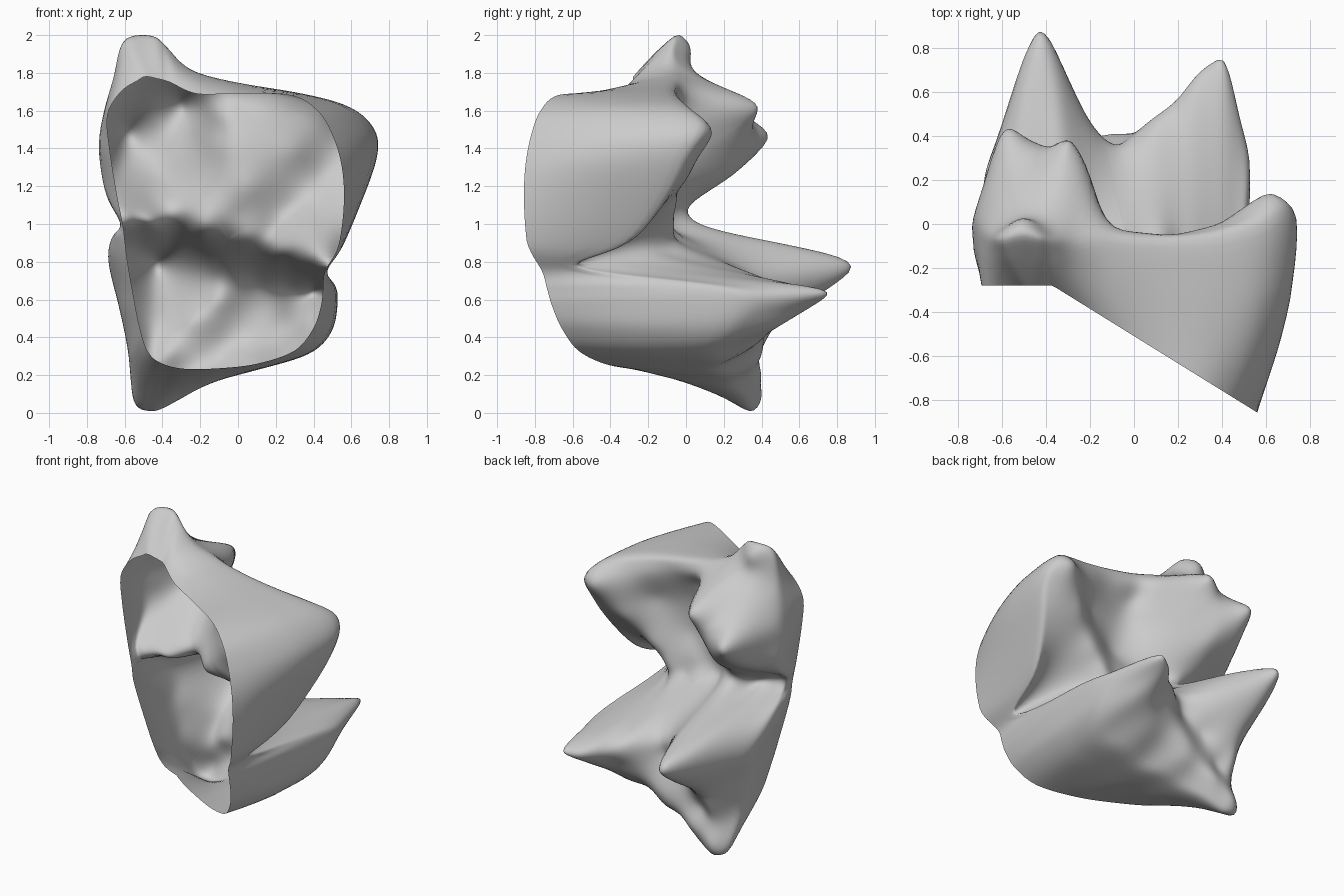
import bpy, bmesh, math
from mathutils import Vector

if "Cube" in bpy.data.objects:
    bpy.data.objects.remove(bpy.data.objects["Cube"])

# Side wall of each lobe: widest x, z, y, then open-rim x, z (clockwise from front)
upper_wall = [
    (-.62, 1.0, -.2, -.61, 1.0), (-.70, 1.15, -.05, -.64, 1.15), (-.74, 1.4, 0, -.68, 1.4),
    (-.71, 1.6, 0, -.69, 1.58), (-.66, 1.78, -.05, -.62, 1.7), (-.63, 1.95, -.06, -.53, 1.76),
    (-.57, 2.01, -.05, -.49, 1.78), (-.45, 2.01, -.05, -.43, 1.77), (-.38, 1.95, -.07, -.36, 1.75),
    (-.25, 1.82, -.08, -.22, 1.69), (0, 1.75, -.06, 0, 1.69), (.35, 1.69, -.05, .28, 1.68),
    (.6, 1.62, .02, .42, 1.6), (.73, 1.5, .08, .5, 1.47), (.74, 1.35, 0, .55, 1.3),
    (.65, 1.1, -.12, .56, 1.1), (.55, .87, -.32, .53, .88)]
lower_wall = [
    (.47, .75, -.5, .46, .75), (.52, .67, .2, .45, .66), (.53, .58, .3, .44, .57),
    (.5, .43, .22, .40, .45), (.38, .31, .12, .3, .33), (.1, .225, .12, .1, .26),
    (-.15, .15, .2, -.12, .235), (-.38, .02, .33, -.3, .235), (-.47, -.01, .35, -.42, .27),
    (-.56, .04, .33, -.48, .33), (-.58, .3, .2, -.52, .45), (-.63, .55, .2, -.55, .6),
    (-.69, .8, .2, -.585, .8), (-.67, .93, 0, -.6, .92)]
wall = upper_wall + lower_wall

# Chewing surface: x, z and height y of cusps, crests and valleys
upper_relief = [
    (.62, 1.5, .15), (.45, 1.27, .02), (.3, 1.08, -.06), (.2, .97, -.07),
    (.3, 1.6, -.02), (0, 1.66, -.03),
    (0, 1.45, -.13), (.3, 1.4, -.08), (.05, 1.2, -.15), (0, 1.05, -.1), (-.12, 1.6, -.04),
    (-.6, 1.48, .44), (-.5, 1.47, .4), (-.3, 1.64, .38), (-.42, 1.56, .34), (-.2, 1.62, .24),
    (-.25, 1.45, .22), (-.12, 1.42, -.06), (-.4, 1.25, .23), (-.65, 1.3, .22), (-.45, 1.1, 0),
    (-.5, 1.95, .03), (-.48, 1.82, .03), (-.45, 1.74, .12)]
groove = [(-.45, .99, -.06), (-.2, .97, -.05), (.05, .93, -.06), (.22, .84, -.08), (.36, .79, -.25)]
lower_relief = [
    (-.43, .8, .89), (-.27, .75, .6), (-.12, .72, .37), (.1, .7, .44), (.28, .68, .58), (.42, .66, .71),
    (-.45, .6, .66), (-.47, .35, .41), (-.48, .1, .4), (-.48, .04, .39), (.42, .58, .62),
    (.2, .52, .5), (-.05, .36, .41), (-.28, .18, .39),
    (-.25, .5, .38), (-.1, .6, .35), (-.38, .32, .36),
    (-.55, .7, .6), (-.52, .88, .5), (-.35, .9, .48),
    (.4, .45, .44), (.2, .33, .34), (-.1, .23, .35)]


def basis(x, z, p):
    return math.sqrt((x - p[0]) ** 2 + (z - p[1]) ** 2 + .04 ** 2)


def solve(a, b):
    """Gaussian elimination with pivoting."""
    n = len(b)
    m = [row + [v] for row, v in zip(a, b)]
    for c in range(n):
        best = max(range(c, n), key=lambda r: abs(m[r][c]))
        m[c], m[best] = m[best], m[c]
        for r in range(c + 1, n):
            f = m[r][c] / m[c][c]
            m[r] = [v - f * w for v, w in zip(m[r], m[c])]
    x = [0] * n
    for r in reversed(range(n)):
        x[r] = (m[r][n] - sum(m[r][k] * x[k] for k in range(r + 1, n))) / m[r][r]
    return x


controls = [w[:3] for w in wall] + upper_relief + groove + lower_relief
weights = solve([[basis(p[0], p[1], q) for q in controls] for p in controls],
                [p[2] for p in controls])


def height(x, z):
    return sum(w * basis(x, z, p) for w, p in zip(weights, controls))


def spline(points, steps):
    """Closed smooth curve through points of any dimension."""
    out, n = [], len(points)
    for i in range(n):
        a, b, c, d = (points[(i + k) % n] for k in (-1, 0, 1, 2))
        for s in range(steps):
            t = s / steps
            out.append([.5 * (2 * q + (r - p) * t + (2 * p - 5 * q + 4 * r - u) * t * t
                              + (3 * q - p - 3 * r + u) * t ** 3)
                        for p, q, r, u in zip(a, b, c, d)])
    return out


WALL_RINGS, TOP_RINGS = 12, 48
CENTRE = (-.05, .92)
rings = [[] for _ in range(WALL_RINGS + TOP_RINGS)]
for gx, gz, _, rx, rz in spline(wall, 6):
    rim = Vector((rx, min(-.28, -.51 - .62 * rx) + .22 * max(0, .9 - rz), rz))
    girth = Vector((gx, max(height(gx, gz), rim.y + .1), gz))
    bulge = min(1, 1 - (1.6 if gz > 1 else 2.4) * (abs(gz - 1) - .75))
    mid = rim.lerp(girth, bulge)
    mid.y = (rim.y + girth.y) / 2
    # Wall from open rim to the widest line
    for k in range(WALL_RINGS):
        t = k / WALL_RINGS
        rings[k].append(rim.lerp(mid, t).lerp(mid.lerp(girth, t), t))
    # Chewing surface from the widest line inward
    for k in range(TOP_RINGS):
        t = k / TOP_RINGS
        x, z = gx + (CENTRE[0] - gx) * t, gz + (CENTRE[1] - gz) * t
        rings[WALL_RINGS + k].append(Vector((x, max(height(x, z), rim.y + .1), z)))

bm = bmesh.new()
rows = [[bm.verts.new(p) for p in ring] for ring in rings]
n = len(rows[0])
for a, b in zip(rows, rows[1:]):
    for i in range(n):
        j = (i + 1) % n
        bm.faces.new((a[i], a[j], b[j], b[i]))
tip = bm.verts.new((CENTRE[0], height(*CENTRE), CENTRE[1]))
for i in range(n):
    bm.faces.new((rows[-1][i], rows[-1][(i + 1) % n], tip))

# Wear the surface down so cusps and crests are rounded
worn = [v for row in rows[WALL_RINGS - 4:] for v in row]
for _ in range(5):
    bmesh.ops.smooth_vert(bm, verts=worn, factor=.5, use_axis_x=True, use_axis_y=True, use_axis_z=True)

mesh = bpy.data.meshes.new("molar_crown")
bm.to_mesh(mesh)
bm.free()
mesh.shade_smooth()
crown = bpy.data.objects.new("molar_crown", mesh)
bpy.context.collection.objects.link(crown)
